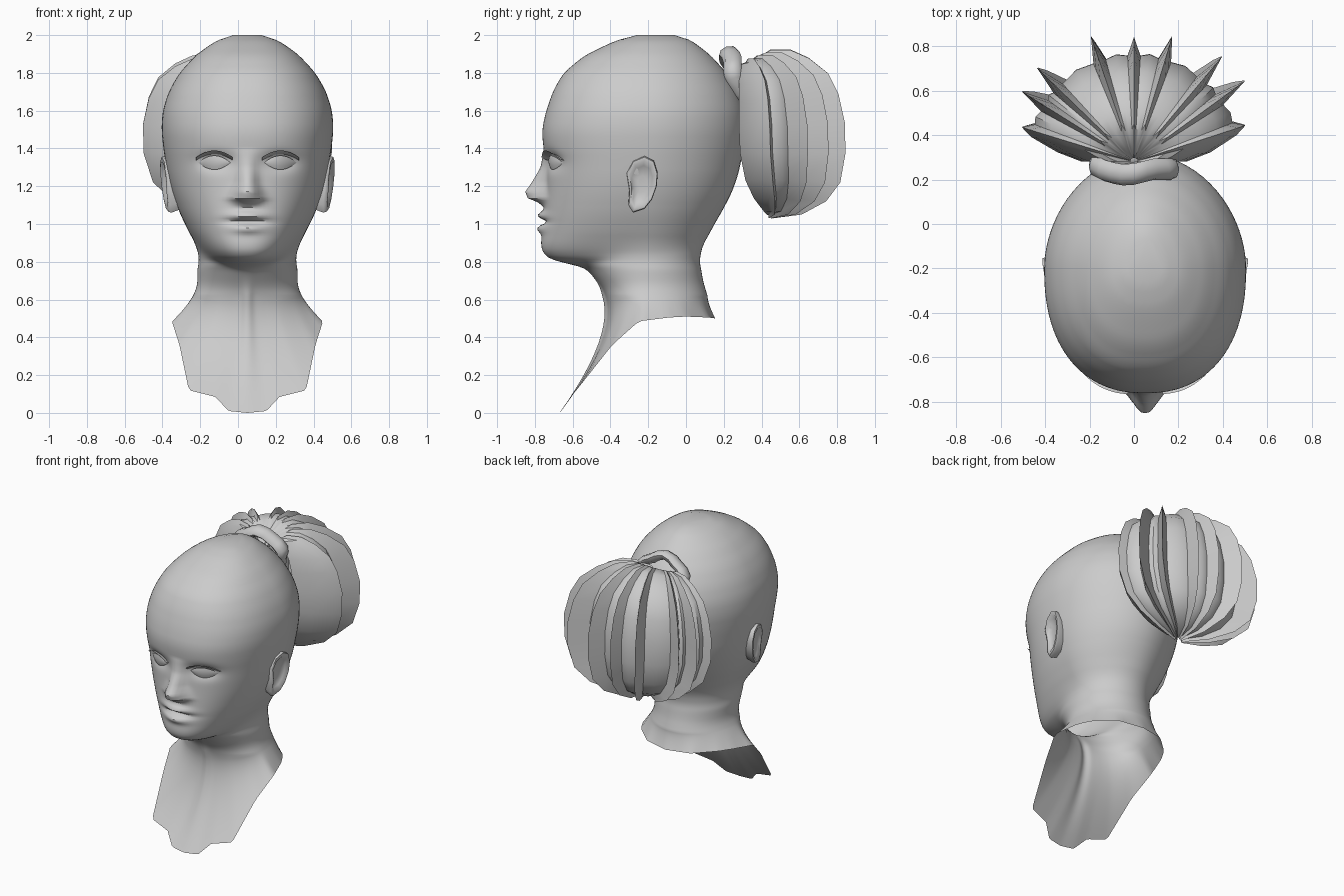
import bpy
import bmesh
from math import sin, cos, pi, exp, radians, degrees

cube = bpy.data.objects.get("Cube")
if cube:
    bpy.data.objects.remove(cube, do_unlink=True)

grey = bpy.data.materials.new("plain_grey")
grey.use_nodes = True
grey.diffuse_color = (0.6, 0.6, 0.6, 1)
for node in grey.node_tree.nodes:
    if node.type == 'BSDF_PRINCIPLED':
        node.inputs["Base Color"].default_value = grey.diffuse_color

CX, CY = 0.05, -0.2             # centre line of the head
FACE_POWER, BACK_POWER = 2.3, 1.9   # roundness of the head sections


def lerp_table(table, t):
    """Straight interpolation of rows whose first entry is the key."""
    if t <= table[0][0]:
        return table[0][1:]
    for a, b in zip(table, table[1:]):
        if t <= b[0]:
            f = (t - a[0]) / (b[0] - a[0])
            return [p + (q - p) * f for p, q in zip(a[1:], b[1:])]
    return table[-1][1:]


def soft_table(table, t):
    """Interpolation averaged over a window that narrows at the chin and crown."""
    step = max(0.004, min(0.025, abs(t - 0.79) * 0.12, (2 - t) * 0.16))
    samples = [lerp_table(table, t + k * step) for k in range(-3, 4)]
    return [sum(s) / 7 for s in zip(*samples)]


def surface(name, rows, closed=False, loop=False, cap_start=False, cap_end=False, angle=45):
    """Skin a grid of points; closed joins each row, loop joins last row to first."""
    bm = bmesh.new()
    grid = [[bm.verts.new(p) for p in row] for row in rows]
    n = len(rows[0])
    for i in range(len(grid) if loop else len(grid) - 1):
        a, b = grid[i], grid[(i + 1) % len(grid)]
        for j in range(n if closed else n - 1):
            k = (j + 1) % n
            bm.faces.new((a[j], a[k], b[k], b[j]))
    if cap_start:
        bm.faces.new(grid[0])
    if cap_end:
        bm.faces.new(grid[-1])
    bmesh.ops.remove_doubles(bm, verts=bm.verts, dist=0.0005)
    bmesh.ops.recalc_face_normals(bm, faces=bm.faces)
    mesh = bpy.data.meshes.new(name)
    bm.to_mesh(mesh)
    bm.free()
    mesh.materials.append(grey)
    obj = bpy.data.objects.new(name, mesh)
    bpy.context.collection.objects.link(obj)
    bpy.ops.object.select_all(action='DESELECT')
    obj.select_set(True)
    bpy.context.view_layer.objects.active = obj
    bpy.ops.object.shade_smooth_by_angle(angle=radians(angle))


# Head sections: height, front y, back y, half width
HEAD = [(0.74, -0.42, -0.1, 0.04), (0.775, -0.52, -0.1, 0.1), (0.79, -0.63, -0.05, 0.14),
        (0.82, -0.73, 0, 0.2), (0.87, -0.77, 0.03, 0.25), (0.93, -0.765, 0.1, 0.29),
        (1.0, -0.755, 0.15, 0.335), (1.1, -0.75, 0.21, 0.375), (1.2, -0.74, 0.26, 0.41),
        (1.35, -0.74, 0.297, 0.438), (1.45, -0.768, 0.313, 0.452), (1.55, -0.755, 0.32, 0.458),
        (1.65, -0.725, 0.3, 0.438), (1.76, -0.68, 0.245, 0.39), (1.86, -0.6, 0.17, 0.315),
        (1.95, -0.42, 0.06, 0.2), (1.985, -0.33, 0, 0.13), (2.0, -0.24, -0.08, 0.06)]
# Neck sections in the same form
NECK = [(0.55, -0.41, 0.135, 0.33), (0.62, -0.42, 0.115, 0.282), (0.66, -0.44, 0.1, 0.267),
        (0.7, -0.47, 0.09, 0.265), (0.76, -0.52, 0.08, 0.265), (0.785, -0.55, 0.075, 0.26),
        (0.82, -0.54, 0.072, 0.255), (0.9, -0.48, 0.08, 0.24), (1.0, -0.42, 0.08, 0.2),
        (1.1, -0.35, 0, 0.1)]
# Nose: height, depth, half width
NOSE = [(1.085, 0, 0.06), (1.115, 0.035, 0.072), (1.135, 0.09, 0.078), (1.17, 0.108, 0.066),
        (1.22, 0.075, 0.052), (1.3, 0.03, 0.046), (1.4, 0, 0.05)]
# Lower edge of the bust: angle from the front, distance sideways, y, height
EDGE = [(0, 0, -0.67, 0), (12, 0.1, -0.66, 0.01), (22, 0.17, -0.61, 0.085),
        (39, 0.31, -0.58, 0.12), (62, 0.36, -0.39, 0.36), (82, 0.4, -0.25, 0.485),
        (108, 0.35, -0.09, 0.505), (124, 0.3, 0, 0.51), (152, 0.17, 0.12, 0.505),
        (180, 0, 0.155, 0.5)]


def radius(section, th, p):
    front, back, w = section
    depth = CY - front if cos(th) > 0 else back - CY
    return ((abs(sin(th)) / w) ** p + (abs(cos(th)) / depth) ** p) ** (-1 / p)


def bump(x, z, x0, z0, sx, sz):
    return exp(-((x - x0) / sx) ** 2 - ((z - z0) / sz) ** 2)


def features(x, z):
    """Forward relief of the face: nose, lips and eye sockets."""
    depth, width = lerp_table(NOSE, z)
    d = depth * exp(-abs(x / width) ** 2.6)
    d += 0.033 * bump(x, z, 0, 1.045, 0.09, 0.022) + 0.028 * bump(x, z, 0, 0.975, 0.08, 0.025)
    d -= 0.025 * bump(x, z, 0, 1.012, 0.1, 0.014)
    d -= 0.035 * bump(abs(x), z, 0.175, 1.33, 0.085, 0.045)
    return d


def body_point(th, z):
    """Head and neck sections blended into one outline."""
    r = radius(soft_table(HEAD, z), th, FACE_POWER if cos(th) > 0 else BACK_POWER)
    if z < 1.1:
        r = (r ** 8 + radius(soft_table(NECK, z), th, 2) ** 8) ** (1 / 8)
    x, y = r * sin(th), CY - r * cos(th)
    if y < -0.5 and abs(x) < 0.4:
        y -= features(x, z)
    return x, y, z


def skin(x, z):
    """Plain face depth, before the relief."""
    front, _, w = soft_table(HEAD, z)
    return CY - (CY - front) * (1 - (abs(x) / w) ** FACE_POWER) ** (1 / FACE_POWER)


# Head, neck and open bust in one skin, with columns gathered at the face
SEG, STEPS = 96, 115
angles = [u - 0.45 * sin(u) for u in (2 * pi * j / SEG - pi for j in range(SEG))]
rows = []
for i in range(STEPS + 1):
    z = 2.0 - (2.0 - 0.62) * i / STEPS
    rows.append([body_point(th, z) for th in angles])
collar_row = rows[-1]
for i in range(1, 13):
    t, row = i / 12, []
    for th, (x, y, z) in zip(angles, collar_row):
        ex, ey, ez = lerp_table(EDGE, abs(degrees(th)))
        end = (ex if th > 0 else -ex, ey, ez)
        mid = (x * 1.08, y + 0.07 * max(0, cos(th)), z - 0.33 * (z - ez))
        row.append([(1 - t) ** 2 * a + 2 * t * (1 - t) * b + t * t * c
                    for a, b, c in zip((x, y, z), mid, end)])
    rows.append(row)
rows = [[(x + CX, y, z) for x, y, z in row] for row in rows]
surface("head_and_bust", rows, closed=True, cap_start=True)

# Ears, eyes and upper lashes, one of each per side
EAR = [(-0.315, 1.27), (-0.28, 1.335), (-0.22, 1.36), (-0.17, 1.335), (-0.15, 1.27),
       (-0.155, 1.2), (-0.18, 1.13), (-0.22, 1.08), (-0.28, 1.06), (-0.305, 1.1), (-0.3, 1.18)]
EAR_RINGS = [(0.85, 0.36), (1, 0.425), (0.96, 0.441), (0.82, 0.443), (0.66, 0.425), (0.3, 0.418)]
spread = [k / 6 - 1 for k in range(13)]
for side, label in ((1, "left"), (-1, "right")):
    rows = []
    for scale, out in EAR_RINGS:
        row = []
        for y, z in EAR:
            yy, zz = -0.23 + (y + 0.23) * scale, 1.21 + (z - 1.21) * scale
            row.append((CX + side * (out + 0.2 * (yy + 0.23) + 0.08 * (zz - 1.21)), yy, zz))
        rows.append(row)
    surface(label + "_ear", rows, closed=True, cap_end=True, angle=60)

    rows = []
    for v in (-1, -0.5, 0, 0.5, 1):
        row = []
        for u in spread:
            x, z = 0.175 + 0.085 * u, 1.325 + 0.037 * v * (1 - u * u)
            y = skin(x, z) + 0.012 - 0.016 * (1 - u * u) * (1 - 0.5 * v * v)
            row.append((CX + side * x, y, z))
        rows.append(row)
    surface(label + "_eye", rows)

    rows = []
    for out, lift in ((-0.02, 0), (0.01, 0.01), (0.025, 0.02)):
        row = []
        for u in spread:
            x, z = 0.175 + 0.097 * u, 1.333 + 0.036 * (1 - u * u)
            row.append((CX + side * x, skin(x, z) - out, z + lift))
        rows.append(row)
    surface(label + "_lash", rows)

# Hair bun: rounded gores fanning from the tie, with thin fins between them
BUN = [(0.02, 1.8), (0.08, 1.87), (0.17, 1.925), (0.27, 1.925), (0.37, 1.88), (0.47, 1.8),
       (0.525, 1.69), (0.56, 1.53), (0.555, 1.37), (0.5, 1.22), (0.38, 1.12), (0.2, 1.05),
       (0.03, 1.03)]
FINS = [(-73, 0.94), (-58, 1.06), (-46, 1.08), (-19, 1.06), (0, 1),
        (17, 1.05), (40, 1.1), (54, 1.1), (72, 0.94)]
ribs = [(-90, 0.42), (-83, 0.62)]
for k, (deg, size) in enumerate(FINS):
    ribs += [(deg - 3.5, 0.85), (deg, size), (deg + 3.5, 0.85)]
    if k + 1 < len(FINS):
        ribs.append(((deg + FINS[k + 1][0]) / 2, 0.87))
ribs += [(83, 0.62), (90, 0.42)]
rows = []
for deg, size in ribs:
    row = []
    droop = 0.84 + 0.16 * cos(radians(deg))
    for r, z in BUN:
        height = 1.48 + (z - 1.48) * (1 if size > 0.9 else 0.96) * (droop if z > 1.48 else 1)
        axis = 0.28 + 0.15 * (max(0, 1.65 - z) / 0.62) ** 4
        row.append((r * size * sin(radians(deg)), axis + r * size * cos(radians(deg)), height))
    rows.append(row)
surface("hair_bun", rows, angle=35)

# Wavy hair tie at the root of the bun
rows = []
for i in range(20):
    a = 2 * pi * i / 20
    row = []
    for j in range(8):
        b = 2 * pi * j / 8
        r = 0.15 + 0.012 * cos(5 * a) + 0.036 * cos(b)
        along = 0.05 * sin(b) + 0.01 * sin(3 * a)
        up = r * cos(a) * 0.87
        row.append((1.08 * r * sin(a), 0.265 - 0.29 * up + 0.957 * along,
                    1.775 + 0.957 * up + 0.29 * along))
    rows.append(row)
surface("hair_tie", rows, closed=True, loop=True, angle=50)
